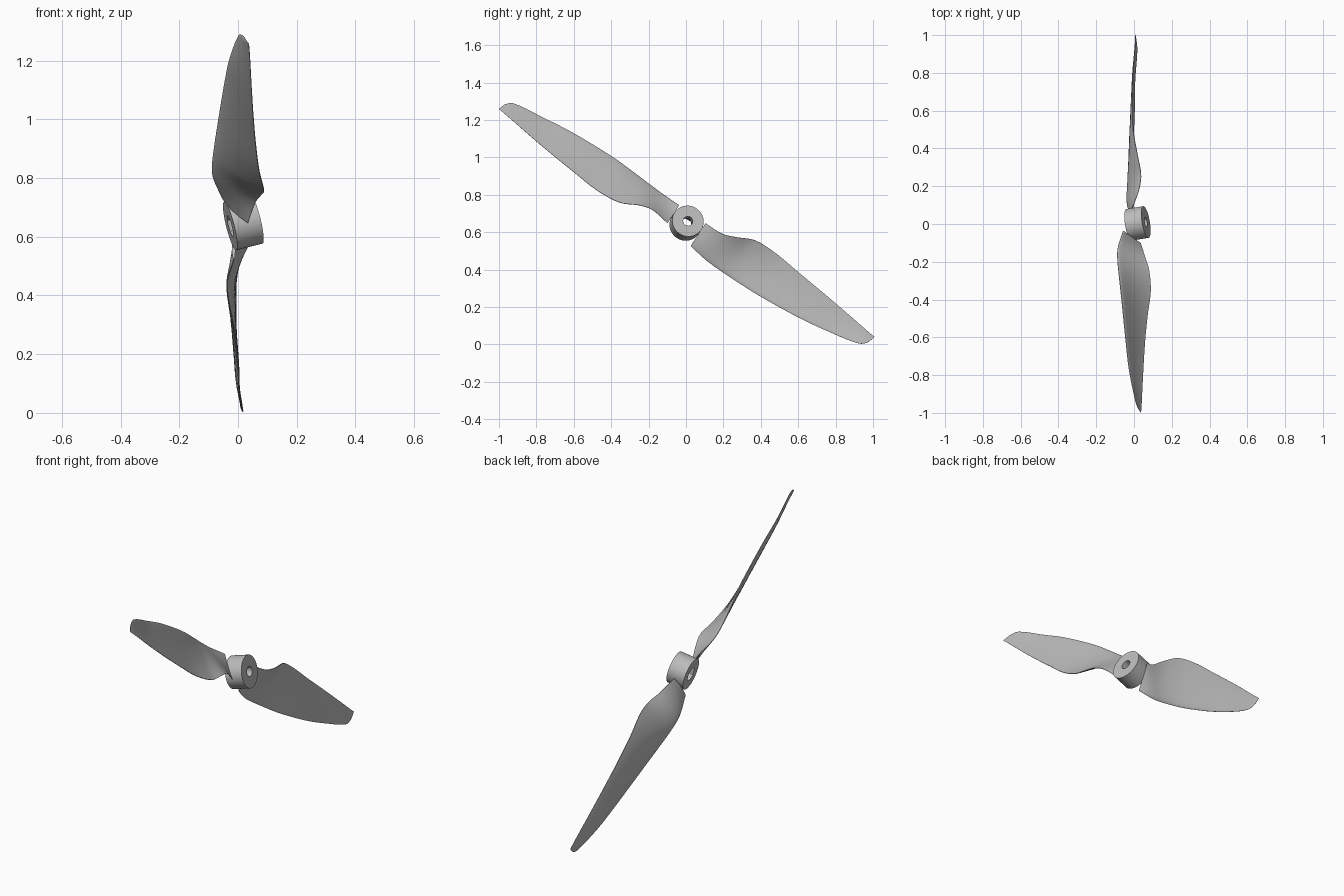
import bpy, bmesh, math
from mathutils import Vector, Matrix

if "Cube" in bpy.data.objects:
    bpy.data.objects.remove(bpy.data.objects["Cube"])

CENTRE = Vector((0, 0, 0.6435))
AXIS = Vector((0.958, 0.16, 0.24)).normalized()
SPAN = Vector((0, -0.84, 0.543))
CHORD = Vector((0, 0.543, 0.84))

grey = bpy.data.materials.new("plain_grey")
grey.use_nodes = True
grey.diffuse_color = (0.5, 0.5, 0.5, 1)
grey.node_tree.nodes["Principled BSDF"].inputs["Base Color"].default_value = (0.5, 0.5, 0.5, 1)


def finish(name, bm, smooth=True):
    bmesh.ops.recalc_face_normals(bm, faces=bm.faces)
    mesh = bpy.data.meshes.new(name)
    bm.to_mesh(mesh)
    bm.free()
    mesh.materials.append(grey)
    obj = bpy.data.objects.new(name, mesh)
    bpy.context.collection.objects.link(obj)
    if smooth:
        bpy.ops.object.select_all(action='DESELECT')
        obj.select_set(True)
        bpy.context.view_layer.objects.active = obj
        bpy.ops.object.shade_smooth_by_angle(angle=math.radians(40))
    return obj


def cylinder(name, radius, sides, start, end, smooth=True):
    """Cylinder along the hub axis between two distances from the centre."""
    bm = bmesh.new()
    place = (Matrix.Translation(CENTRE + AXIS * (start + end) / 2)
             @ AXIS.to_track_quat('Z', 'Y').to_matrix().to_4x4())
    bmesh.ops.create_cone(bm, cap_ends=True, segments=sides, radius1=radius,
                          radius2=radius, depth=end - start, matrix=place)
    return finish(name, bm, smooth)


# Hub with a round bore and a hexagonal nut recess at the rear
hub = cylinder("hub", 0.085, 64, -0.028, 0.066)
cutters = [cylinder("bore_cutter", 0.026, 32, -0.1, 0.1, False),
           cylinder("hex_cutter", 0.038, 6, -0.1, 0.02, False)]
for cutter in cutters:
    mod = hub.modifiers.new(cutter.name, 'BOOLEAN')
    mod.object = cutter
    mod.solver = 'EXACT'
    bpy.ops.object.select_all(action='DESELECT')
    hub.select_set(True)
    bpy.context.view_layer.objects.active = hub
    bpy.ops.object.modifier_apply(modifier=mod.name)
for cutter in cutters:
    bpy.data.objects.remove(cutter)

# Blade stations: radius, leading offset and x, trailing offset and x
STATIONS = [
    (0.085, 0.064, -0.058, -0.050, 0.034),
    (0.19, 0.067, -0.085, -0.034, 0.060),
    (0.26, 0.071, -0.088, -0.050, 0.080),
    (0.36, 0.078, -0.081, -0.096, 0.088),
    (0.50, 0.087, -0.068, -0.107, 0.072),
    (0.65, 0.086, -0.055, -0.093, 0.060),
    (0.80, 0.079, -0.042, -0.077, 0.052),
    (0.95, 0.063, -0.027, -0.058, 0.046),
    (1.12, 0.042, 0.003, -0.033, 0.040),
    (1.16, 0.012, 0.018, -0.028, 0.038),
    (1.173, -0.025, 0.036, -0.027, 0.037),
]


def spline(rows, steps):
    """Smooth rows of numbers with cubic Hermite pieces spaced by radius."""
    def slope(i):
        a, b = rows[max(i - 1, 0)], rows[min(i + 1, len(rows) - 1)]
        return [(q - p) / (b[0] - a[0]) for p, q in zip(a, b)]
    result = []
    for i in range(len(rows) - 1):
        a, b, ma, mb = rows[i], rows[i + 1], slope(i), slope(i + 1)
        gap = b[0] - a[0]
        for k in range(steps):
            t = k / steps
            h = (2*t**3 - 3*t**2 + 1, t**3 - 2*t**2 + t, 3*t**2 - 2*t**3, t**3 - t**2)
            result.append([h[0]*p + h[1]*gap*u + h[2]*q + h[3]*gap*v
                           for p, q, u, v in zip(a, b, ma, mb)])
    return result + [rows[-1]]


def edge_point(radius, offset, x):
    return CENTRE + SPAN * radius + CHORD * offset + Vector((x, 0, 0))


def section(row, count=12):
    """Closed cambered aerofoil loop between the two blade edges."""
    r, s_lead, x_lead, s_trail, x_trail = row
    lead, trail = edge_point(r, s_lead, x_lead), edge_point(r, s_trail, x_trail)
    chord = trail - lead
    up = SPAN.cross(chord).normalized()
    if up.x > 0:
        up = -up
    width = chord.length

    def surface(t, side):
        camber = 0.16 * t * (1 - t)
        thick = 0.16 * math.sqrt(t) * (1 - t) * 0.55 + 0.006
        return lead + chord * t + up * width * (camber + side * thick)
    ts = [0.5 - 0.5 * math.cos(math.pi * k / count) for k in range(count + 1)]
    return [surface(t, 1) for t in ts] + [surface(t, -1) for t in reversed(ts)]


# Two identical blades, half a turn apart
for name, turn in (("upper_blade", 0), ("lower_blade", math.pi)):
    bm = bmesh.new()
    rings = [[bm.verts.new(p) for p in section(row)] for row in spline(STATIONS, 5)]
    n = len(rings[0])
    for a, b in zip(rings, rings[1:]):
        for k in range(n):
            bm.faces.new((a[k], a[(k + 1) % n], b[(k + 1) % n], b[k]))
    bm.faces.new(rings[0])
    bm.faces.new(rings[-1])
    bmesh.ops.rotate(bm, verts=bm.verts, cent=CENTRE, matrix=Matrix.Rotation(turn, 3, AXIS))
    finish(name, bm)
